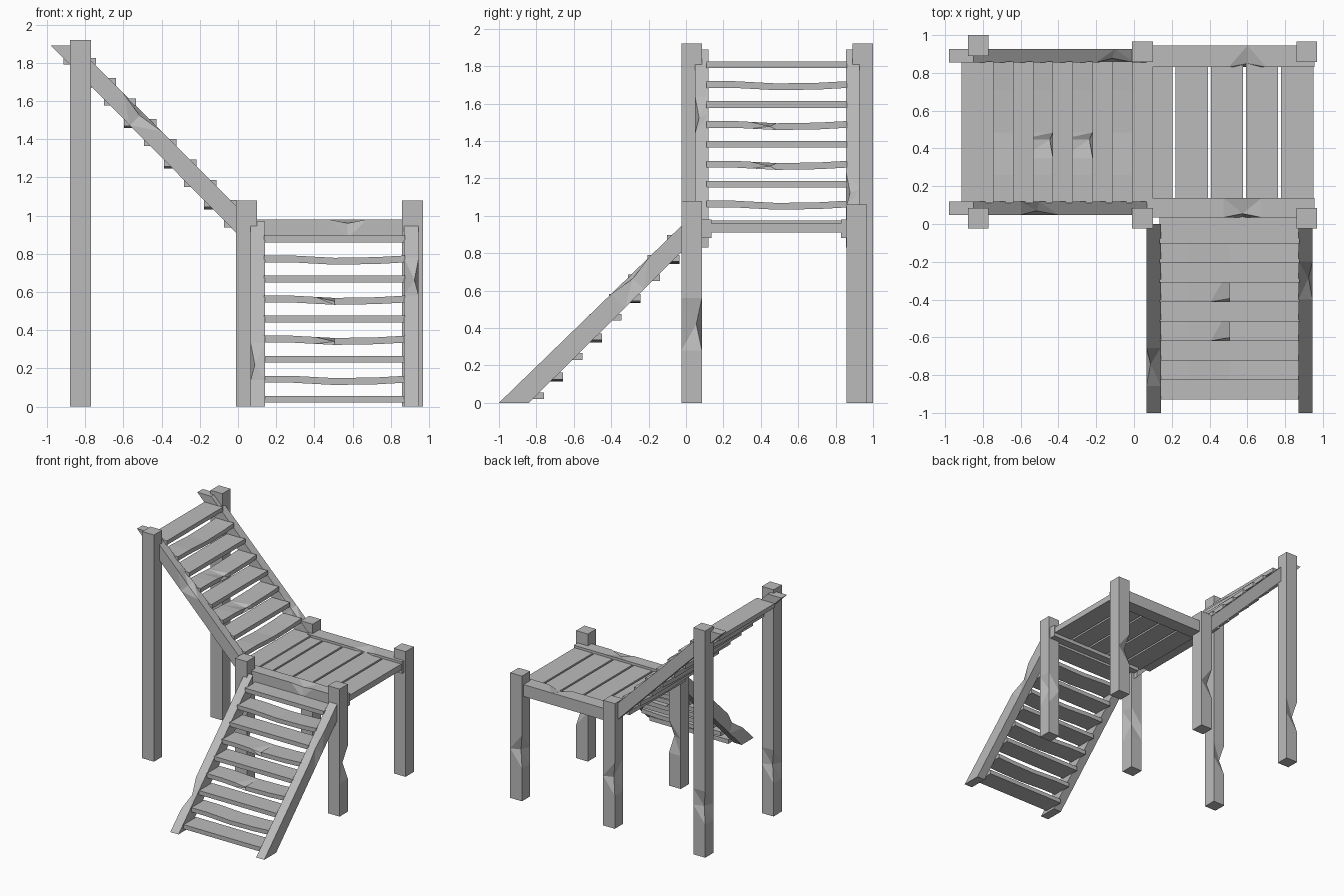
import bpy, bmesh
from mathutils import Vector

if "Cube" in bpy.data.objects:
    bpy.data.objects.remove(bpy.data.objects["Cube"])

wood = bpy.data.materials.new("grey_wood")
wood.use_nodes = True
GREY = (0.5, 0.5, 0.5, 1)
wood.diffuse_color = GREY
wood.node_tree.nodes["Principled BSDF"].inputs["Base Color"].default_value = GREY


def chip(bm, point, axis, reach, corner, depth):
    """Knock a dent into the edge lying furthest towards corner."""
    point, axis, corner = Vector(point), Vector(axis).normalized(), Vector(corner)
    for step in (-reach, 0, reach):
        bmesh.ops.bisect_plane(bm, geom=bm.verts[:] + bm.edges[:] + bm.faces[:],
                               plane_co=point + axis * step, plane_no=axis)
    ring = [v for v in bm.verts if abs((v.co - point).dot(axis)) < 1e-4]
    best = max(ring, key=lambda v: v.co.dot(corner))
    best.co -= corner * depth


def finish(name, bm):
    bmesh.ops.connect_verts_nonplanar(bm, angle_limit=0.01, faces=bm.faces[:])
    bmesh.ops.recalc_face_normals(bm, faces=bm.faces[:])
    mesh = bpy.data.meshes.new(name)
    bm.to_mesh(mesh)
    bm.free()
    mesh.materials.append(wood)
    bpy.context.collection.objects.link(bpy.data.objects.new(name, mesh))


def box(lo, hi):
    lo, hi = Vector(lo), Vector(hi)
    bm = bmesh.new()
    bmesh.ops.create_cube(bm, size=1)
    for v in bm.verts:
        v.co = (lo + hi) / 2 + v.co * (hi - lo)
    return bm


def board(name, lo, hi, axis, chips=(), sag=0):
    """Straight timber along x (0) or y (1), optionally sagging in the middle."""
    bm = box(lo, hi)
    direction = Vector((axis == 0, axis == 1, 0))
    length = hi[axis] - lo[axis]
    if sag:
        for part, drop in ((0.2, 0), (0.5, sag), (0.8, sag * 0.3)):
            p = Vector(lo) + direction * length * part
            bmesh.ops.bisect_plane(bm, geom=bm.verts[:] + bm.edges[:] + bm.faces[:],
                                   plane_co=p, plane_no=direction)
            for v in bm.verts:
                if abs((v.co - p).dot(direction)) < 1e-4:
                    v.co.z -= drop
    for part, corner, depth in chips:
        chip(bm, Vector(lo) + direction * length * part, direction, 0.1, corner, depth)
    finish(name, bm)


def stringer(name, profile, side, chip_at, corner):
    """Sloped side beam: a profile of 3D points extruded along side."""
    bm = bmesh.new()
    face = bm.faces.new([bm.verts.new(p) for p in profile])
    made = bmesh.ops.extrude_face_region(bm, geom=[face])["geom"]
    for v in made:
        if isinstance(v, bmesh.types.BMVert):
            v.co += Vector(side)
    slope = Vector((-1, 0, 1)) if side[1] else Vector((0, 1, 1))
    chip(bm, chip_at, slope, 0.14, corner, 0.022)
    finish(name, bm)


# Posts: x centre, y centre, height, dented corner
W = 0.055
for name, x, y, top, corner in (
        ("tall_front_post", -0.825, 0.03, 1.92, (-1, 1, 0)),
        ("tall_back_post", -0.825, 0.945, 1.92, (-1, 1, 0)),
        ("middle_front_post", 0.045, 0.03, 1.08, (1, 1, 0)),
        ("middle_back_post", 0.045, 0.912, 1.06, (-1, 1, 0)),
        ("left_front_post", 0.915, 0.03, 1.08, (1, 1, 0)),
        ("left_back_post", 0.915, 0.912, 1.06, (-1, 1, 0))):
    post = box((x - W, y - W, 0), (x + W, y + W, top))
    chip(post, (x, y, 0.42), (0, 0, 1), 0.14, corner, 0.03)
    finish(name, post)

# Landing: end beams and recessed planks
board("landing_front_beam", (0.07, 0.035, 0.88), (0.955, 0.137, 0.98), 0,
      [(0.57, (0, -1, 1), 0.02)])
board("landing_back_beam", (0.07, 0.83, 0.88), (0.955, 0.945, 0.98), 0,
      [(0.6, (0, -1, 1), 0.02)])
for i in range(5):
    x = 0.035 + i * 0.186
    board(f"landing_plank_{i + 1}", (x, 0.1, 0.91), (x + 0.17, 0.87, 0.96), 1)

# Upper flight, climbing towards -x
for name, y, at, out in (("upper_front_stringer", 0.048, -0.5, -1),
                         ("upper_back_stringer", 0.855, -0.1, -1)):
    profile = [(-0.98, y, 1.89), (-0.85, y, 1.89), (0.07, y, 0.97), (0.07, y, 0.83)]
    stringer(name, profile, (0, 0.072, 0), (at, y, 1.04 - at), (0.7, out, 0.7))
for i in range(9):
    x, z = -0.073 - i * 0.105, 0.956 + i * 0.1065
    wavy = i % 2 == 1
    chips = [(0.45, (1, 0, 1), 0.018)] if i in (3, 5) else []
    board(f"upper_tread_{i + 1}", (x, 0.11, z - 0.018), (x + 0.17, 0.86, z + 0.018),
          1, chips, 0.012 if wavy else 0)

# Lower flight, climbing towards +y
for name, x, at, out in (("lower_right_stringer", 0.066, -0.75, -1),
                         ("lower_left_stringer", 0.87, -0.3, 1)):
    profile = [(x, -1, 0), (x, -0.84, 0), (x, 0, 0.83), (x, 0, 0.97)]
    stringer(name, profile, (0.076, 0, 0), (x, at, at + 0.98), (out, -0.7, 0.7))
for i in range(9):
    y, z = -0.93 + i * 0.1035, 0.038 + i * 0.105
    wavy = i % 2 == 1
    chips = [(0.5, (0, -1, 1), 0.018)] if i in (3, 5) else []
    board(f"lower_tread_{i + 1}", (0.135, y, z - 0.018), (0.875, y + 0.17, z + 0.018),
          0, chips, 0.012 if wavy else 0)
